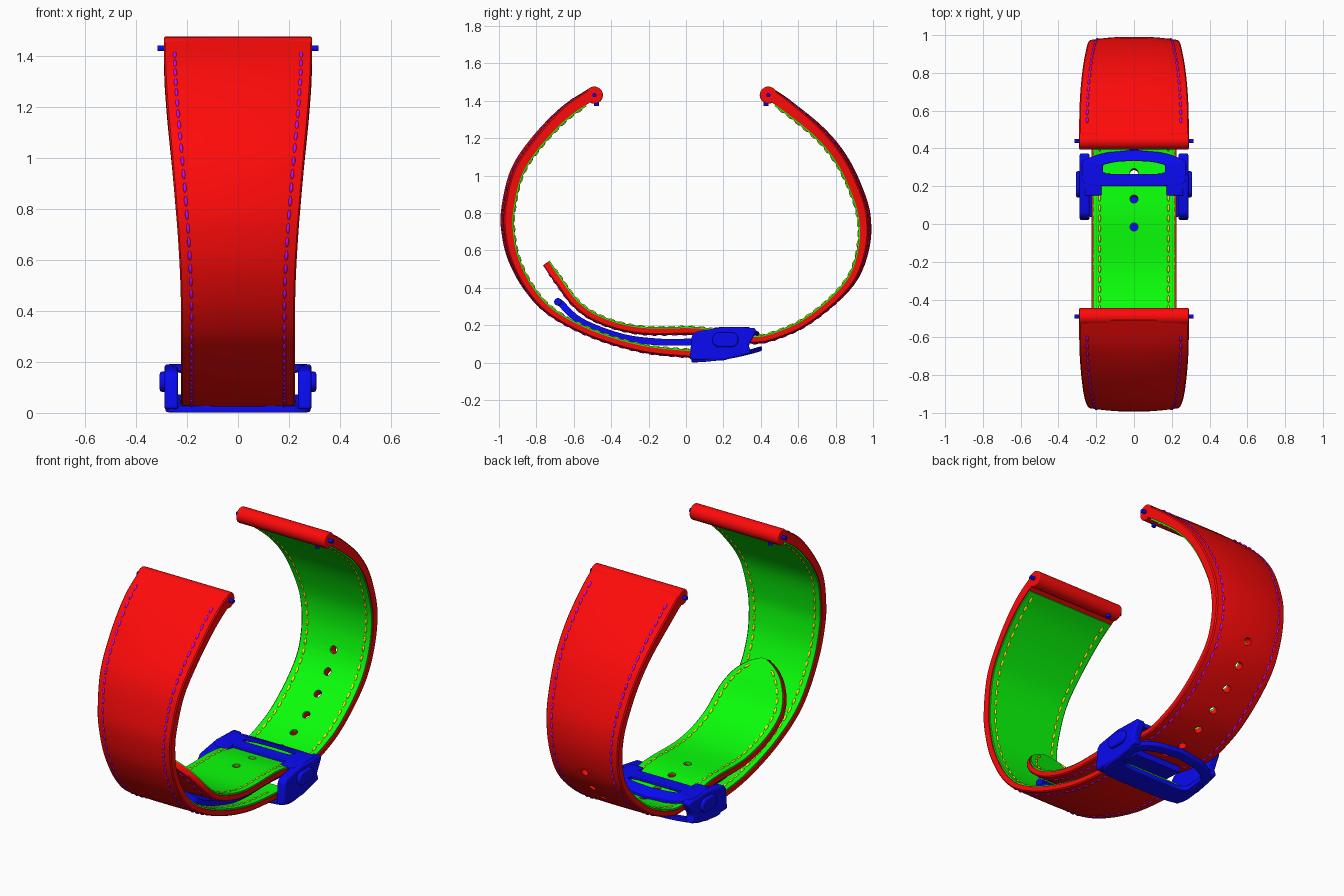
import bpy, bmesh, math
from mathutils import Vector, Matrix

if "Cube" in bpy.data.objects:
    bpy.data.objects.remove(bpy.data.objects["Cube"])

def material(name, rgb):
    m = bpy.data.materials.new(name)
    m.diffuse_color = (*rgb, 1)
    m.use_nodes = True
    m.node_tree.nodes["Principled BSDF"].inputs["Base Color"].default_value = m.diffuse_color
    return m

RED = material("red", (1, .003, .003))
GREEN = material("green", (.003, 1, .003))
BLUE = material("blue", (.003, .003, .9))
PURPLE = material("purple", (.6, .003, .9))
YELLOW = material("yellow", (1, .8, .003))

def make(name, bm, mat, bevel=0):
    bmesh.ops.recalc_face_normals(bm, faces=bm.faces)
    me = bpy.data.meshes.new(name)
    bm.to_mesh(me)
    bm.free()
    ob = bpy.data.objects.new(name, me)
    bpy.context.collection.objects.link(ob)
    if mat:
        me.materials.append(mat)
    if bevel:
        b = ob.modifiers.new("bevel", "BEVEL")
        b.width, b.segments, b.limit_method = bevel, 3, "ANGLE"
    return ob

def smooth(a, b, s):
    t = min(1, max(0, (s - a) / (b - a)))
    return t * t * (3 - 2 * t)

class Path:
    """Smooth side-view curve, sampled by arc length."""
    def __init__(self, pts, sign):
        P = [Vector((0, *p)) for p in pts]
        P = [2 * P[0] - P[1]] + P + [2 * P[-1] - P[-2]]
        self.p, self.s, self.sign = [], [0], sign
        for a, b, c, d in zip(P, P[1:], P[2:], P[3:]):
            for i in range(20):
                t = i / 20
                self.p.append(.5 * (2 * b + (c - a) * t + (2*a - 5*b + 4*c - d) * t*t + (3*b - a - 3*c + d) * t**3))
        self.p.append(P[-2])
        for a, b in zip(self.p, self.p[1:]):
            self.s.append(self.s[-1] + (b - a).length)
        self.length = self.s[-1]

    def at(self, s):
        s = min(max(s, 0), self.length)
        i = next(i for i in range(1, len(self.s)) if self.s[i] >= s - 1e-9)
        return self.p[i-1].lerp(self.p[i], (s - self.s[i-1]) / (self.s[i] - self.s[i-1]))

    def frame(self, s):
        t = (self.at(s + .01) - self.at(s - .01)).normalized()
        return self.at(s), Vector((0, -t.z, t.y)) * self.sign

def stations(path, start, tip):
    end = path.length - tip
    out = [start + (end - start) * i / 70 for i in range(71)]
    return out + [end + tip * math.sin(i / 16 * math.pi / 2) for i in range(1, 17)] if tip else out

def band(name, path, ss, section, mat):
    # Loft a closed cross-section of (across, depth) along the path
    bm = bmesh.new()
    rings = []
    for s in ss:
        o, n = path.frame(s)
        rings.append([bm.verts.new(o + n * d + Vector((x, 0, 0))) for x, d in section(s)])
    k = len(rings[0])
    for a, b in zip(rings, rings[1:]):
        for i in range(k):
            bm.faces.new((a[i], a[(i+1) % k], b[(i+1) % k], b[i]))
    bm.faces.new(rings[0])
    bm.faces.new(rings[-1])
    return make(name, bm, mat)

def stitches(name, rails, mat):
    bm = bmesh.new()
    for rail in rails:
        # Walk the rail, alternating dash and gap
        pts, steps = [rail[0]], (.036, .018)
        left = steps[0]
        for a, b in zip(rail, rail[1:]):
            a, L = a.copy(), (b - a).length
            while L >= left:
                a = a.lerp(b, left / L)
                pts.append(a)
                L, left = (b - a).length, steps[(len(pts) + 1) % 2]
            left -= L
        for a, b in zip(pts[::2], pts[1::2]):
            d = b - a
            m = Matrix.Translation((a + b) / 2) @ d.to_track_quat("Z", "Y").to_matrix().to_4x4()
            bmesh.ops.create_uvsphere(bm, u_segments=10, v_segments=8, radius=1,
                                      matrix=m @ Matrix.Diagonal((.007, .007, .02, 1)))
    make(name, bm, mat)

def cylinder(bm, r, length, m, seg=24):
    bmesh.ops.create_cone(bm, cap_ends=True, segments=seg, radius1=r, radius2=r, depth=length, matrix=m)

def rod(name, c, r, length, mat, axis="Y", bevel=0):
    bm = bmesh.new()
    cylinder(bm, r, length, Matrix.Translation(c) @ Matrix.Rotation(math.pi / 2, 4, axis))
    return make(name, bm, mat, bevel)

def strap(side, path, lug, tip, hole_s):
    L = path.length
    def width(s):
        w = .29 - .066 * smooth(.1, 1.3, s)
        if tip and s > L - tip:
            w *= max(.03, (1 - ((s - L + tip) / tip) ** 2)) ** .6
        return w
    thick = lambda s: .075 - .031 * smooth(.8, 1.6, s)
    crown = lambda s: .004 + .016 * smooth(0, .5, s) * (1 - smooth(.9, 1.6, s))
    def body(s):
        w, t, c = width(s), thick(s), crown(s)
        e = min(.006, w * .3)
        half = [(x, c * (x / w) ** 2) for x in (.3 * w, .6 * w, .82 * w, w - e)]
        half += [(w, c + .006), (w, t - .008)]
        return half + [(-x, d) for x, d in reversed(half)]
    def lining(s):
        w, t = width(s) - .007, thick(s)
        w = max(w, .01)
        return [(w, t - .014), (w, t), (-w, t), (-w, t - .014)]
    parts = [band(side + "_strap", path, stations(path, 0, tip), body, RED),
             band(side + "_lining", path, stations(path, .07, tip), lining, GREEN)]
    # Punched adjustment holes
    if hole_s:
        bm = bmesh.new()
        for s in hole_s:
            o, n = path.frame(s)
            cylinder(bm, .022, .14, Matrix.Translation(o + n * .03) @ n.to_track_quat("Z", "Y").to_matrix().to_4x4(), 20)
        cutter = make("hole_cutter", bm, None)
        cutter.hide_render = True
        for ob in parts:
            mod = ob.modifiers.new("holes", "BOOLEAN")
            mod.object, mod.solver = cutter, "EXACT"
            bpy.context.view_layer.update()
            me = bpy.data.meshes.new_from_object(ob.evaluated_get(bpy.context.evaluated_depsgraph_get()))
            ob.modifiers.clear()
            ob.data = me
        bpy.data.objects.remove(cutter)
    # Stitch rows on the outer face and the lining
    for label, mat, inner in (("outer", PURPLE, 0), ("inner", YELLOW, 1)):
        rails = []
        for k in (-1, 1):
            rail = []
            for s in stations(path, .1, tip):
                w = width(s)
                if w > .05 and s < L - .045:
                    o, n = path.frame(s)
                    x = w - .042
                    depth = thick(s) - .001 if inner else crown(s) * (x / w) ** 2 + .001
                    rail.append(o + n * depth + Vector((k * x, 0, 0)))
            rails.append(rail)
        stitches(f"{side}_{label}_stitching", rails, mat)
    # Rolled end, spring bar and release knob
    rod(side + "_rolled_end", (0, *lug), .046, .58, RED, bevel=.006)
    rod(side + "_spring_bar", (0, *lug), .011, .63, BLUE)
    k = 1 if lug[0] > 0 else -1
    rod(side + "_release_knob", (.22 * k, lug[0] - .012 * k, lug[1] - .043), .013, .03, BLUE, "Z")

front_path = Path([(-.51, 1.472), (-.67, 1.365), (-.83, 1.2), (-.94, 1.03), (-.99, .82), (-.987, .685), (-.95, .54),
                   (-.86, .38), (-.73, .25), (-.51, .135), (-.245, .055), (0, .027), (.12, .025)], 1)
back_path = Path([(.455, 1.472), (.555, 1.405), (.745, 1.25), (.875, 1.085), (.97, .87), (.993, .72), (.975, .58),
                  (.92, .445), (.82, .33), (.66, .205), (.53, .14), (.38, .1), (.2, .125), (.05, .147),
                  (-.245, .15), (-.46, .205), (-.6, .295), (-.71, .44), (-.765, .52)], -1)
i = min(range(200, len(back_path.p)), key=lambda i: abs(back_path.p[i].y + .01))
strap("front", front_path, (-.49, 1.43), 0, [])
strap("back", back_path, (.44, 1.43), .3, [back_path.s[i] - .141 * j for j in range(9)])

# Clasp blade lying between the two strap layers
blade = Path([(-.695, .315), (-.57, .205), (-.35, .12), (-.14, .092), (.05, .092), (.2, .085)], 1)
def blade_section(s):
    w = .15 * max(.3, min(1, s / .12)) ** .5
    return [(w, 0), (w, .036), (-w, .036), (-w, 0)]
band("clasp_blade", blade, stations(blade, 0, 0), blade_section, BLUE)
rod("blade_end_pin", (0, -.685, .325), .02, .2, BLUE, bevel=.006)

# Buckle frames: arched rings with a slot
def loop(hx, y0, y1, arch, n=64):
    pts = []
    for i in range(n):
        a = 2 * math.pi * i / n
        c, s = math.cos(a), math.sin(a)
        f = lambda v: math.copysign(abs(v) ** .3, v)
        u, v = f(c), f(s)
        pts.append((hx * u, (y0 + y1) / 2 + (y1 - y0) / 2 * v - arch * u * u * max(v, 0)))
    return pts

def ring(name, outer, inner, z, t):
    bm = bmesh.new()
    rows = [[bm.verts.new((x, y, z(y) + h)) for x, y in l] for l, h in
            ((outer, 0), (outer, t), (inner, t), (inner, 0))]
    n = len(outer)
    for a, b in zip(rows, rows[1:] + rows[:1]):
        for i in range(n):
            bm.faces.new((a[i], a[(i+1) % n], b[(i+1) % n], b[i]))
    make(name, bm, BLUE, .005)

ring("buckle_upper_frame", loop(.275, .2, .392, .05), loop(.165, .265, .335, .02),
     lambda y: .165 - .8 * max(0, y - .33) ** 1.2, .026)
ring("buckle_lower_frame", loop(.285, .03, .405, .07), loop(.225, .16, .355, .05), lambda y: .38 * y * y, .026)

# Buckle sides with push buttons
def prism(name, pts, x0, x1, bevel):
    bm = bmesh.new()
    f = bm.faces.new([bm.verts.new((x0, *p)) for p in pts])
    g = bmesh.ops.extrude_face_region(bm, geom=[f])["geom"]
    bmesh.ops.translate(bm, vec=(x1 - x0, 0, 0), verts=[v for v in g if isinstance(v, bmesh.types.BMVert)])
    make(name, bm, BLUE, bevel)

side_profile = [(.02, .015), (.2, .012), (.35, .05), (.335, .09), (.375, .165), (.37, .185), (.2, .19),
                (.05, .165), (.03, .14)]
for side, k in (("left", -1), ("right", 1)):
    prism(side + "_buckle_side", side_profile, .235 * k, .288 * k, .012)
    oval = [(.21 + math.copysign(.03, math.cos(a)) + .04 * math.cos(a), .122 + .04 * math.sin(a))
            for a in (2 * math.pi * (i + .5) / 28 for i in range(28))]
    prism(side + "_push_button", oval, .27 * k, .307 * k, .009)
    prism(side + "_upper_frame_leg", [(.15, .165), (.23, .165), (.23, .191), (.15, .188)], .172 * k, .26 * k, .006)

# Smooth shading; stitches are fully smooth
for ob in bpy.context.scene.objects:
    stitch = "stitching" in ob.name
    ob.select_set(not stitch)
    if stitch:
        ob.data.polygons.foreach_set("use_smooth", [True] * len(ob.data.polygons))
bpy.context.view_layer.objects.active = bpy.data.objects["front_strap"]
bpy.ops.object.shade_smooth_by_angle(angle=math.radians(35))
